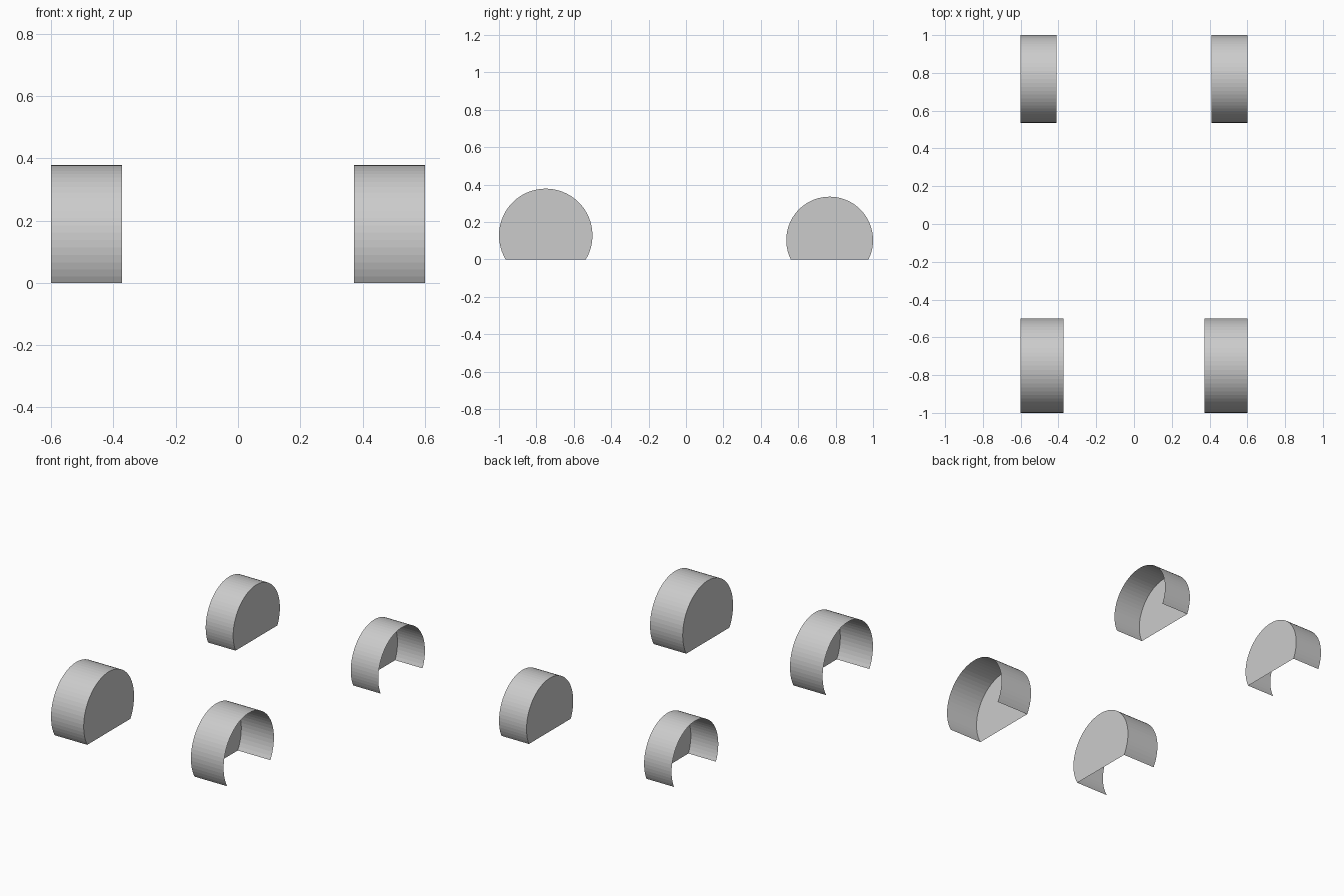
import bpy, bmesh, math

if "Cube" in bpy.data.objects:
    bpy.data.objects.remove(bpy.data.objects["Cube"])

grey = bpy.data.materials.new("plain grey")
grey.diffuse_color = (0.6, 0.6, 0.6, 1)
grey.use_nodes = True
grey.node_tree.nodes["Principled BSDF"].inputs["Base Color"].default_value = grey.diffuse_color

OUTER_X = 0.6


def wheel_well(name, side, y, z, radius, inner_x, segments=44):
    """Thin arch open at the wheel side and bottom, capped on the inner side."""
    bm = bmesh.new()
    # arc runs from the ground on one side over the top to the ground on the other
    start = -math.asin(z / radius)
    sweep = math.pi - 2 * start
    inner, outer = [], []
    for i in range(segments + 1):
        a = start + sweep * i / segments
        py, pz = y + radius * math.cos(a), z + radius * math.sin(a)
        inner.append(bm.verts.new((side * inner_x, py, pz)))
        outer.append(bm.verts.new((side * OUTER_X, py, pz)))
    # arch
    for i in range(segments):
        bm.faces.new((inner[i], inner[i + 1], outer[i + 1], outer[i]))
    # inner cap
    bm.faces.new(inner)
    bmesh.ops.recalc_face_normals(bm, faces=bm.faces)
    mesh = bpy.data.meshes.new(name)
    bm.to_mesh(mesh)
    bm.free()
    mesh.materials.append(grey)
    bpy.context.collection.objects.link(bpy.data.objects.new(name, mesh))


for label, side in (("left", -1), ("right", 1)):
    wheel_well("front_wheel_well_" + label, side, -0.75, 0.128, 0.25, 0.373)
    wheel_well("rear_wheel_well_" + label, side, 0.768, 0.103, 0.232, 0.409)
